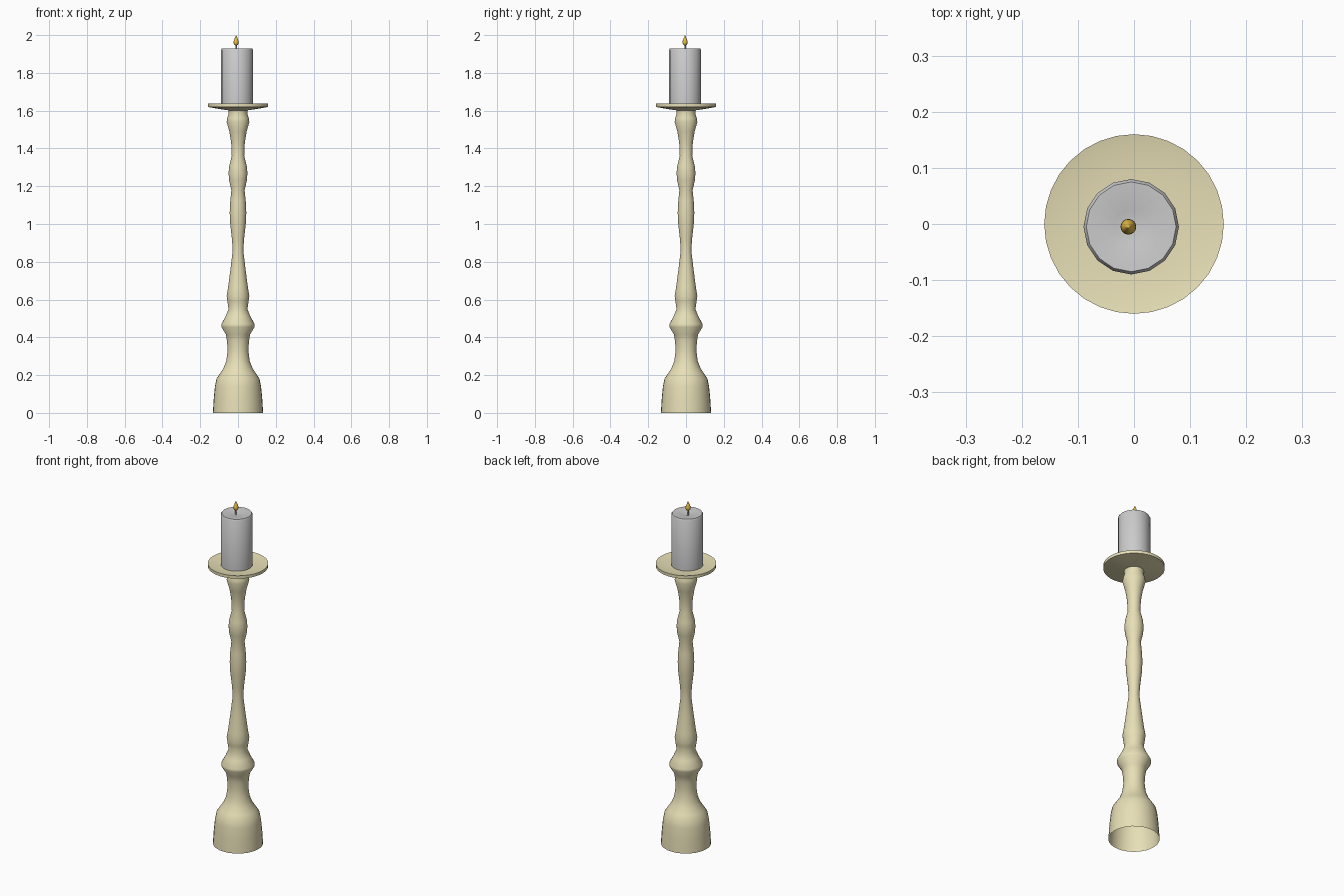
import bpy, bmesh, math

if "Cube" in bpy.data.objects:
    bpy.data.objects.remove(bpy.data.objects["Cube"])


def material(name, rgb):
    m = bpy.data.materials.new(name)
    m.diffuse_color = (*rgb, 1)
    m.use_nodes = True
    m.node_tree.nodes["Principled BSDF"].inputs["Base Color"].default_value = m.diffuse_color
    return m


def lathe(name, profile, sides, mat=None, at=(0, 0), angle=40):
    """Revolve (radius, z) points about a vertical axis; radius 0 makes a pole."""
    bm = bmesh.new()
    rings = []
    for r, z in profile:
        n = sides if r > 0 else 1
        rings.append([bm.verts.new((r * math.cos(2 * math.pi * i / sides),
                                    r * math.sin(2 * math.pi * i / sides), z))
                      for i in range(n)])
    for a, b in zip(rings, rings[1:]):
        for i in range(sides):
            j = (i + 1) % sides
            if len(a) == 1:
                bm.faces.new((a[0], b[j], b[i]))
            elif len(b) == 1:
                bm.faces.new((a[i], a[j], b[0]))
            else:
                bm.faces.new((a[i], a[j], b[j], b[i]))
    me = bpy.data.meshes.new(name)
    bm.to_mesh(me)
    bm.free()
    ob = bpy.data.objects.new(name, me)
    bpy.context.collection.objects.link(ob)
    ob.location = (*at, 0)
    if mat:
        me.materials.append(mat)
    bpy.ops.object.select_all(action='DESELECT')
    ob.select_set(True)
    bpy.context.view_layer.objects.active = ob
    bpy.ops.object.shade_smooth_by_angle(angle=math.radians(angle))
    return ob


cream = material("cream", (0.8, 0.74, 0.47))
gold = material("flame_gold", (0.8, 0.5, 0.06))

# Turned stem, open underneath, flaring into the drip plate
lathe("candlestick", [
    (0.133, 0), (0.128, 0.08), (0.122, 0.14), (0.114, 0.18), (0.098, 0.205),
    (0.078, 0.235), (0.062, 0.275), (0.055, 0.33), (0.058, 0.38), (0.064, 0.415),
    (0.088, 0.455), (0.088, 0.47), (0.066, 0.51), (0.05, 0.55), (0.056, 0.59),
    (0.06, 0.62), (0.053, 0.66), (0.04, 0.76), (0.028, 0.86), (0.032, 0.92),
    (0.041, 1.0), (0.044, 1.06), (0.041, 1.12), (0.035, 1.18), (0.047, 1.23),
    (0.05, 1.27), (0.046, 1.31), (0.033, 1.36), (0.036, 1.43), (0.046, 1.49),
    (0.06, 1.54), (0.057, 1.56), (0.049, 1.585), (0.052, 1.602), (0.10, 1.609),
    (0.16, 1.62), (0.16, 1.637), (0.145, 1.634), (0.09, 1.628), (0, 1.628)],
    32, cream)

# Candle with a softened rim and a small melted hollow
centre = (-0.005, -0.005)
lathe("candle", [(0, 1.629), (0.085, 1.629), (0.085, 1.922), (0.08, 1.93),
                 (0.03, 1.927), (0, 1.918)], 16, at=centre)

# Wick and flame
lathe("wick", [(0.004, 1.915), (0.004, 1.95), (0, 1.951)], 8, at=(-0.01, -0.005))
lathe("flame", [(0, 1.943), (0.009, 1.948), (0.014, 1.958), (0.013, 1.968),
                (0.008, 1.982), (0.003, 1.994), (0, 2.0)],
      16, gold, at=(-0.01, -0.005), angle=60)
